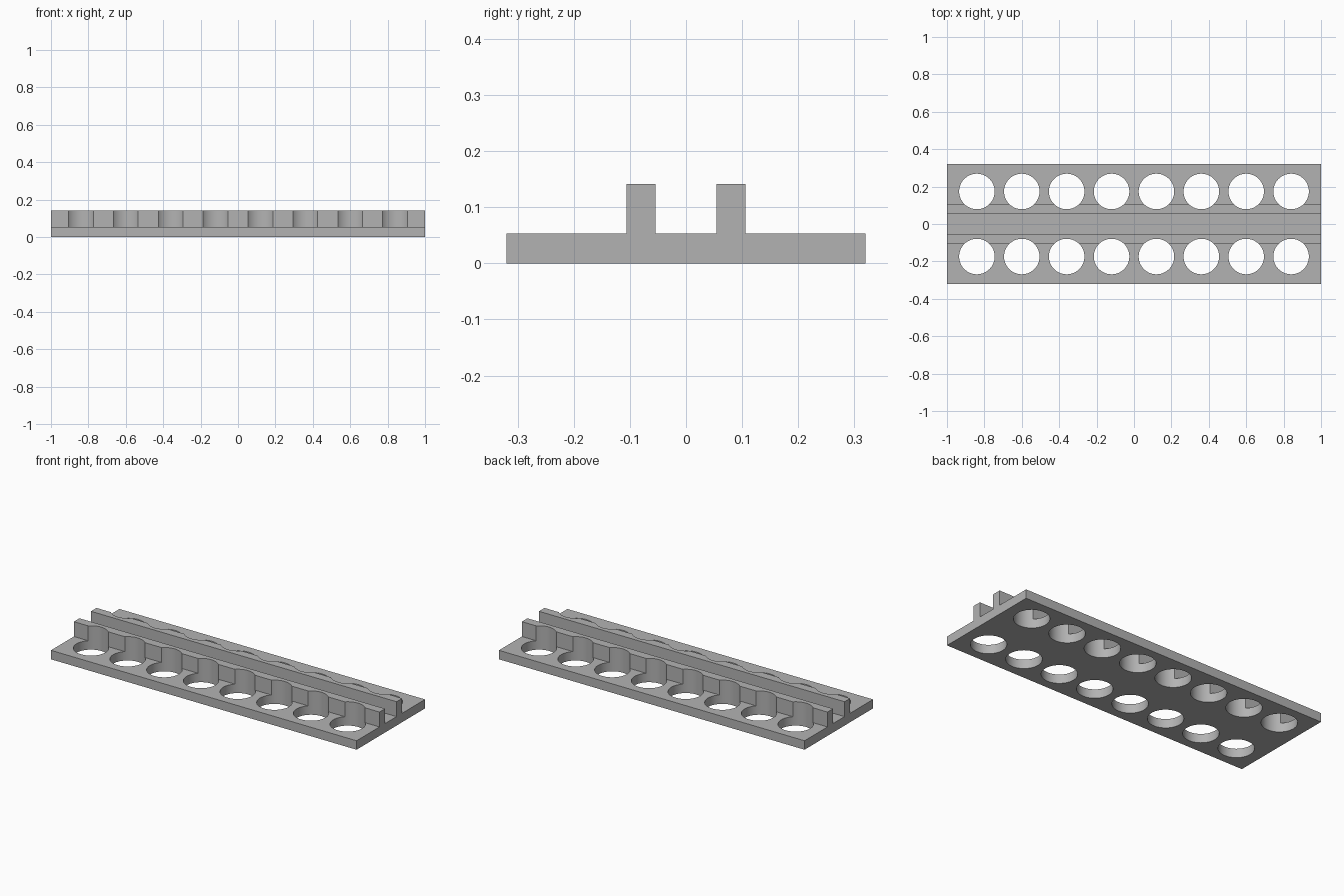
import bpy, bmesh
from mathutils import Matrix

old = bpy.data.objects.get("Cube")
if old:
    bpy.data.objects.remove(old, do_unlink=True)

LENGTH, HALF_WIDTH = 2.0, 0.32
PLATE_TOP, RAIL_TOP = 0.053, 0.141
RAIL_IN, RAIL_OUT = 0.054, 0.106
HOLE_Y, HOLE_R, PITCH, COUNT = 0.174, 0.095, 0.24, 8

grey = bpy.data.materials.new("plain grey")
grey.use_nodes = True
colour = (0.45, 0.45, 0.45, 1)
grey.diffuse_color = colour
grey.node_tree.nodes["Principled BSDF"].inputs["Base Color"].default_value = colour


def add_object(name, bm):
    bmesh.ops.recalc_face_normals(bm, faces=bm.faces)
    mesh = bpy.data.meshes.new(name)
    bm.to_mesh(mesh)
    bm.free()
    obj = bpy.data.objects.new(name, mesh)
    bpy.context.collection.objects.link(obj)
    mesh.materials.append(grey)
    return obj


# Base plate with two rails: half cross-section, mirrored and extruded along x
half = [(HALF_WIDTH, 0), (HALF_WIDTH, PLATE_TOP), (RAIL_OUT, PLATE_TOP),
        (RAIL_OUT, RAIL_TOP), (RAIL_IN, RAIL_TOP), (RAIL_IN, PLATE_TOP)]
profile = half + [(-y, z) for y, z in reversed(half)]
bm = bmesh.new()
end = bm.faces.new([bm.verts.new((-LENGTH / 2, y, z)) for y, z in profile])
ext = bmesh.ops.extrude_face_region(bm, geom=[end])
moved = [v for v in ext["geom"] if isinstance(v, bmesh.types.BMVert)]
bmesh.ops.translate(bm, verts=moved, vec=(LENGTH, 0, 0))
body = add_object("railed_plate", bm)

# Two rows of round holes that also scallop the rails
bm = bmesh.new()
for side in (-1, 1):
    for i in range(COUNT):
        x = (i - (COUNT - 1) / 2) * PITCH
        bmesh.ops.create_cone(bm, cap_ends=True, segments=64, radius1=HOLE_R,
                              radius2=HOLE_R, depth=1,
                              matrix=Matrix.Translation((x, side * HOLE_Y, 0)))
cutter = add_object("hole_cutter", bm)
cutter.hide_render = True

cut = body.modifiers.new("holes", 'BOOLEAN')
cut.operation = 'DIFFERENCE'
cut.solver = 'EXACT'
cut.object = cutter

bpy.ops.object.select_all(action='DESELECT')
body.select_set(True)
bpy.context.view_layer.objects.active = body
bpy.ops.object.modifier_apply(modifier=cut.name)
bpy.data.objects.remove(cutter, do_unlink=True)
bpy.ops.object.shade_smooth_by_angle()
